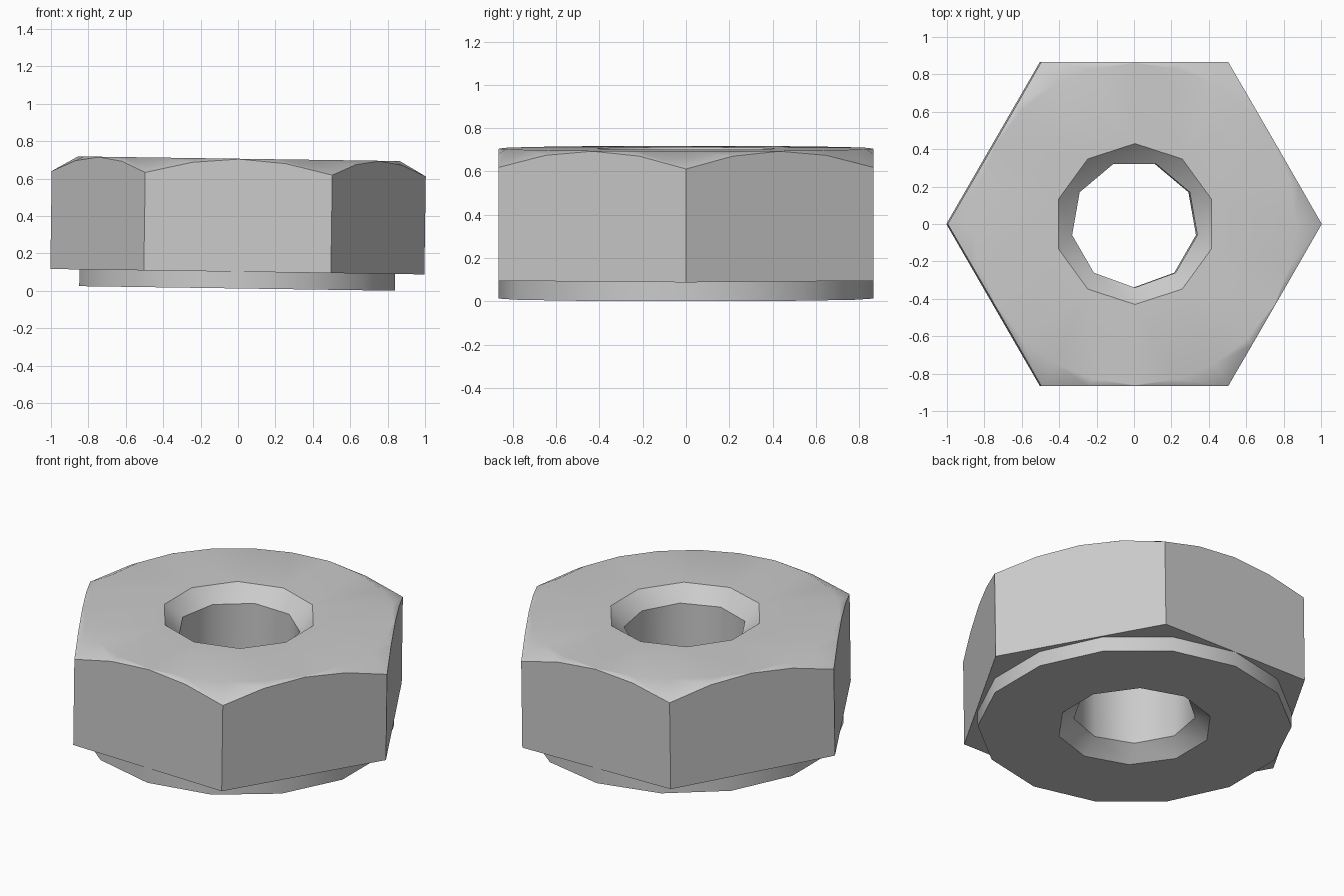
import bpy, bmesh
from math import cos, sin, pi, atan2, radians
from mathutils import Vector

default = bpy.data.objects.get("Cube")
if default:
    bpy.data.objects.remove(default, do_unlink=True)

# Heights and radii
BASE, COLLAR_TOP, TOP = 0.0125, 0.102, 0.706
HOLE, COUNTERSINK, SINK_DEPTH = 0.34, 0.43, 0.085
COLLAR, FLAT, APOTHEM, CHAMFER_SLOPE = 0.866, 0.86, 0.866, 0.585
TILT = 0.0145

bm = bmesh.new()


def circle(count, radius, z, start=pi / 2):
    """Ring of vertices around the axis."""
    angles = [start + 2 * pi * i / count for i in range(count)]
    return [bm.verts.new((radius * cos(a), radius * sin(a), z)) for a in angles]


def hexagon(height, steps=4):
    """Hexagon of unit radius with subdivided sides; height depends on radius."""
    corners = [Vector((cos(i * pi / 3), sin(i * pi / 3), 0)) for i in range(6)]
    ring = []
    for i in range(6):
        for s in range(steps):
            p = corners[i].lerp(corners[(i + 1) % 6], s / steps)
            ring.append(bm.verts.new((p.x, p.y, height(p.length))))
    return ring


def stitch(a, b):
    """Join two rings of any counts, walking around both by angle."""
    def prepared(ring):
        pairs = sorted(((atan2(v.co.y, v.co.x) + 1e-4) % (2 * pi), i, v)
                       for i, v in enumerate(ring))
        pts = [(ang, v) for ang, i, v in pairs]
        return pts + [(pts[0][0] + 2 * pi, pts[0][1])]

    a, b = prepared(a), prepared(b)
    i = j = 0
    while i < len(a) - 1 or j < len(b) - 1:
        more_a, more_b = i < len(a) - 1, j < len(b) - 1
        next_a = a[i + 1][0] if more_a else 99
        next_b = b[j + 1][0] if more_b else 99
        if more_a and more_b and abs(next_a - next_b) < 0.001:
            bm.faces.new((a[i][1], a[i + 1][1], b[j + 1][1], b[j][1]))
            i, j = i + 1, j + 1
        elif next_a < next_b:
            bm.faces.new((a[i][1], a[i + 1][1], b[j][1]))
            i += 1
        else:
            bm.faces.new((a[i][1], b[j + 1][1], b[j][1]))
            j += 1


# Rings in order: up the bore, over the top, down the sides, under the collar
rings = [
    circle(10, COUNTERSINK, BASE),
    circle(9, HOLE, BASE + SINK_DEPTH, -pi / 2),
    circle(9, HOLE, TOP - SINK_DEPTH, -pi / 2),
    circle(10, COUNTERSINK, TOP),
    circle(24, FLAT, TOP),
    hexagon(lambda r: TOP - 0.002 - (r - APOTHEM) * CHAMFER_SLOPE),
    hexagon(lambda r: COLLAR_TOP),
    circle(14, COLLAR, COLLAR_TOP),
    circle(14, COLLAR, BASE),
]
for lower, upper in zip(rings, rings[1:] + rings[:1]):
    stitch(lower, upper)
bmesh.ops.recalc_face_normals(bm, faces=bm.faces)

mesh = bpy.data.meshes.new("hex_nut")
bm.to_mesh(mesh)
bm.free()
nut = bpy.data.objects.new("hex_nut", mesh)
bpy.context.collection.objects.link(nut)

# The nut leans very slightly to its left
nut.rotation_euler.y = TILT
nut.location.x = -0.005

# Plain steel
steel = bpy.data.materials.new("steel_grey")
steel.use_nodes = True
colour = (0.6, 0.6, 0.6, 1)
steel.diffuse_color = colour
steel.node_tree.nodes["Principled BSDF"].inputs["Base Color"].default_value = colour
mesh.materials.append(steel)

# Smooth round walls and chamfers, crisp hexagon edges
bpy.ops.object.select_all(action="DESELECT")
nut.select_set(True)
bpy.context.view_layer.objects.active = nut
bpy.ops.object.shade_smooth_by_angle(angle=radians(41))
weighted = nut.modifiers.new("even_shading", "WEIGHTED_NORMAL")
weighted.keep_sharp = True
